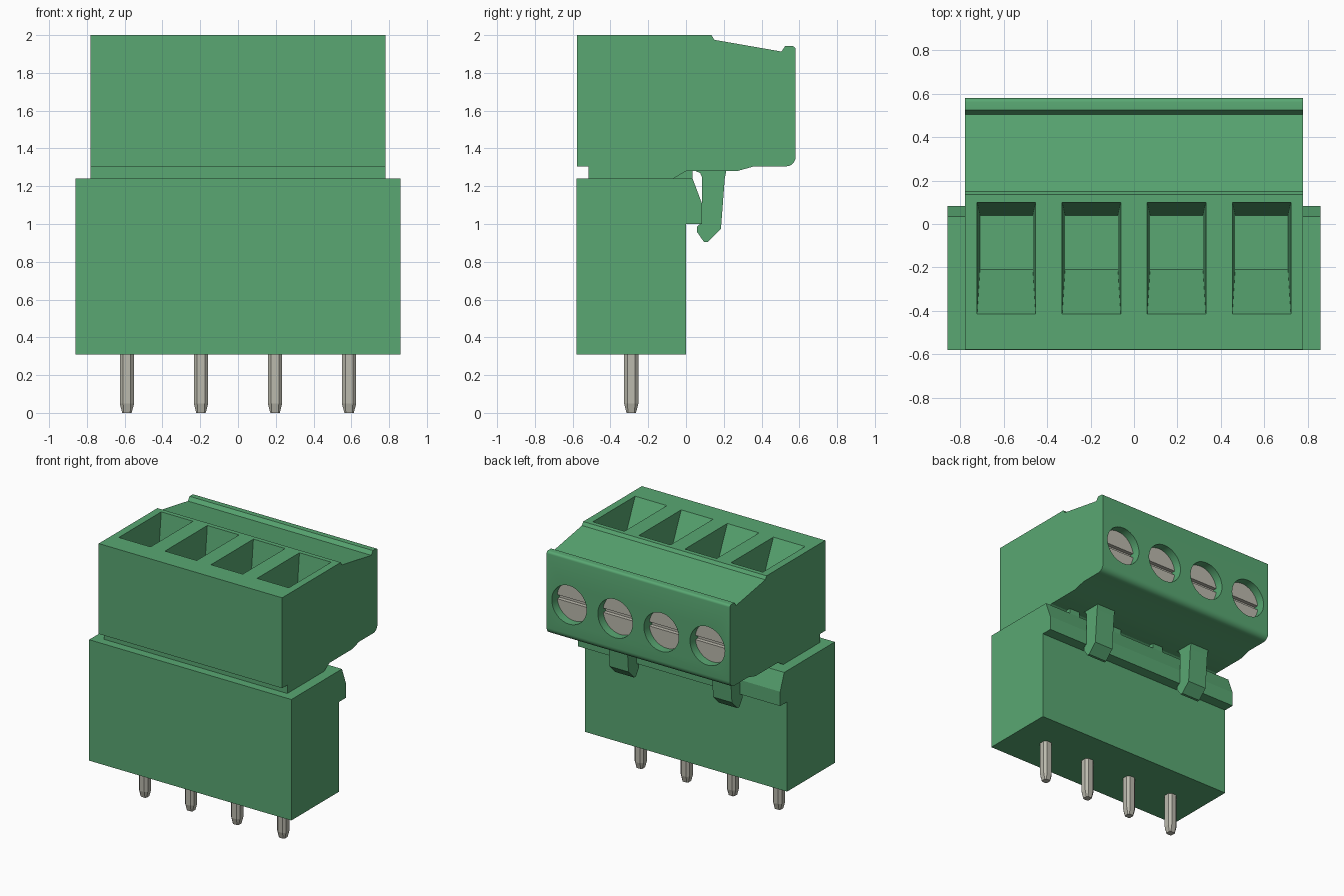
import bpy, bmesh, math
from mathutils import Matrix

cube = bpy.data.objects.get("Cube")
if cube:
    bpy.data.objects.remove(cube, do_unlink=True)


def make_material(name, rgb):
    m = bpy.data.materials.new(name)
    m.use_nodes = True
    m.diffuse_color = (*rgb, 1)
    m.node_tree.nodes["Principled BSDF"].inputs["Base Color"].default_value = (*rgb, 1)
    return m


green = make_material("terminal green", (0.10, 0.39, 0.17))
metal = make_material("tin metal", (0.50, 0.49, 0.42))

POLES = [-0.588, -0.196, 0.196, 0.588]


def finish(name, bm, mat):
    bmesh.ops.recalc_face_normals(bm, faces=bm.faces)
    me = bpy.data.meshes.new(name)
    bm.to_mesh(me)
    bm.free()
    me.materials.append(mat)
    ob = bpy.data.objects.new(name, me)
    bpy.context.collection.objects.link(ob)
    return ob


def add_prism(bm, profile, x, width):
    """Extrude a (y, z) outline along x, centred on x."""
    f = bm.faces.new([bm.verts.new((x - width / 2, y, z)) for y, z in profile])
    ext = bmesh.ops.extrude_face_region(bm, geom=[f])["geom"]
    bmesh.ops.translate(bm, vec=(width, 0, 0),
                        verts=[v for v in ext if isinstance(v, bmesh.types.BMVert)])


def add_loft(bm, rings):
    """Bridge closed rings of equal length and cap both ends."""
    loops = [[bm.verts.new(p) for p in r] for r in rings]
    n = len(loops[0])
    for a, b in zip(loops, loops[1:]):
        for i in range(n):
            bm.faces.new((a[i], a[(i + 1) % n], b[(i + 1) % n], b[i]))
    bm.faces.new(loops[0])
    bm.faces.new(loops[-1])


def add_disc(bm, x, z, y0, y1, r):
    """Cylinder lying along y."""
    mat = Matrix.Translation((x, (y0 + y1) / 2, z)) @ Matrix.Rotation(math.pi / 2, 4, 'X')
    bmesh.ops.create_cone(bm, cap_ends=True, segments=40, radius1=r, radius2=r,
                          depth=y1 - y0, matrix=mat)


def select_only(ob):
    bpy.ops.object.select_all(action='DESELECT')
    ob.select_set(True)
    bpy.context.view_layer.objects.active = ob


def cut(ob, cutter):
    cutter.hide_render = True
    select_only(ob)
    mod = ob.modifiers.new("cut", 'BOOLEAN')
    mod.operation = 'DIFFERENCE'
    mod.solver = 'EXACT'
    mod.object = cutter
    bpy.ops.object.modifier_apply(modifier=mod.name)
    bpy.data.objects.remove(cutter, do_unlink=True)


def smooth(ob):
    select_only(ob)
    bpy.ops.object.shade_smooth_by_angle(angle=math.radians(30))


def arc(cy, cz, r, a0, a1, n=6):
    return [(cy + r * math.cos(math.radians(a0 + (a1 - a0) * i / n)),
             cz + r * math.sin(math.radians(a0 + (a1 - a0) * i / n))) for i in range(n + 1)]


# Plug body: side outline with stepped top ridge and rounded rear corner
outline = [(-0.578, 2.0), (0.135, 2.0), (0.15, 1.975), (0.505, 1.913), (0.525, 1.942)]
outline += arc(0.562, 1.924, 0.018, 90, 0, 4)
outline += arc(0.53, 1.355, 0.05, 0, -90)
outline += [(0.36, 1.305), (0.27, 1.28), (0.0, 1.28), (-0.085, 1.23),
            (-0.515, 1.23), (-0.515, 1.305), (-0.578, 1.305)]
bm = bmesh.new()
add_prism(bm, outline, 0, 1.56)
plug = finish("plug_body", bm, green)

# Tapered wire wells open at the top
FLOOR, TOP = 1.6, 2.0
bm = bmesh.new()
for x in POLES:
    rings = []
    for t in (0, 1.1):
        hw = 0.122 + 0.013 * t
        front, back = -0.21 - 0.205 * t, 0.04 + 0.06 * t
        z = FLOOR + (TOP - FLOOR) * t
        rings.append([(x - hw, front, z), (x + hw, front, z), (x + hw, back, z), (x - hw, back, z)])
    add_loft(bm, rings)
cut(plug, finish("well_cutter", bm, green))

# Round screw holes in the rear face
SCREW_Z, SCREW_R = 1.58, 0.148
bm = bmesh.new()
for x in POLES:
    add_disc(bm, x, SCREW_Z, 0.45, 0.7, SCREW_R)
cut(plug, finish("screw_hole_cutter", bm, green))
smooth(plug)

# Slotted screw heads
for i, x in enumerate(POLES):
    bm = bmesh.new()
    add_disc(bm, x, SCREW_Z, 0.44, 0.515, SCREW_R + 0.001)
    screw = finish(f"screw_{i + 1}", bm, metal)
    bm = bmesh.new()
    add_prism(bm, [(0.485, SCREW_Z - 0.016), (0.6, SCREW_Z - 0.016),
                   (0.6, SCREW_Z + 0.016), (0.485, SCREW_Z + 0.016)], x, 0.4)
    cut(screw, finish("slot_cutter", bm, metal))
    smooth(screw)

# Header block with latch lip along the back
bm = bmesh.new()
add_prism(bm, [(-0.58, 0.31), (0, 0.31), (0, 1.0), (0.084, 1.0), (0.084, 1.11),
               (0.035, 1.24), (-0.58, 1.24)], 0, 1.72)
finish("header_body", bm, green)

# Latch clips hooking under the lip
clip = [(0.035, 1.29), (0.055, 1.278), (0.075, 1.27), (0.086, 1.245), (0.086, 1.01),
        (0.057, 0.985), (0.057, 0.96), (0.095, 0.905), (0.115, 0.905),
        (0.185, 0.975), (0.205, 1.24), (0.215, 1.29)]
for side, x in (("right", -0.44), ("left", 0.44)):
    bm = bmesh.new()
    add_prism(bm, clip, x, 0.16)
    finish(f"latch_clip_{side}", bm, green)

# Small ribs between plug and header
bm = bmesh.new()
for x in POLES:
    add_prism(bm, [(-0.07, 1.23), (0.034, 1.23), (0.034, 1.29), (-0.07, 1.29)], x, 0.09)
finish("guide_ribs", bm, green)

# Solder pins: chamfered square bars with tapered tips
PIN_Y = -0.29


def octagon(x, half, flat, z):
    c = [(half, -flat), (half, flat), (flat, half), (-flat, half),
         (-half, flat), (-half, -flat), (-flat, -half), (flat, -half)]
    return [(x + a, PIN_Y + b, z) for a, b in c]


for i, x in enumerate(POLES):
    bm = bmesh.new()
    add_loft(bm, [octagon(x, 0.025, 0.017, 0), octagon(x, 0.038, 0.02, 0.05),
                  octagon(x, 0.038, 0.02, 0.33)])
    finish(f"solder_pin_{i + 1}", bm, metal)
